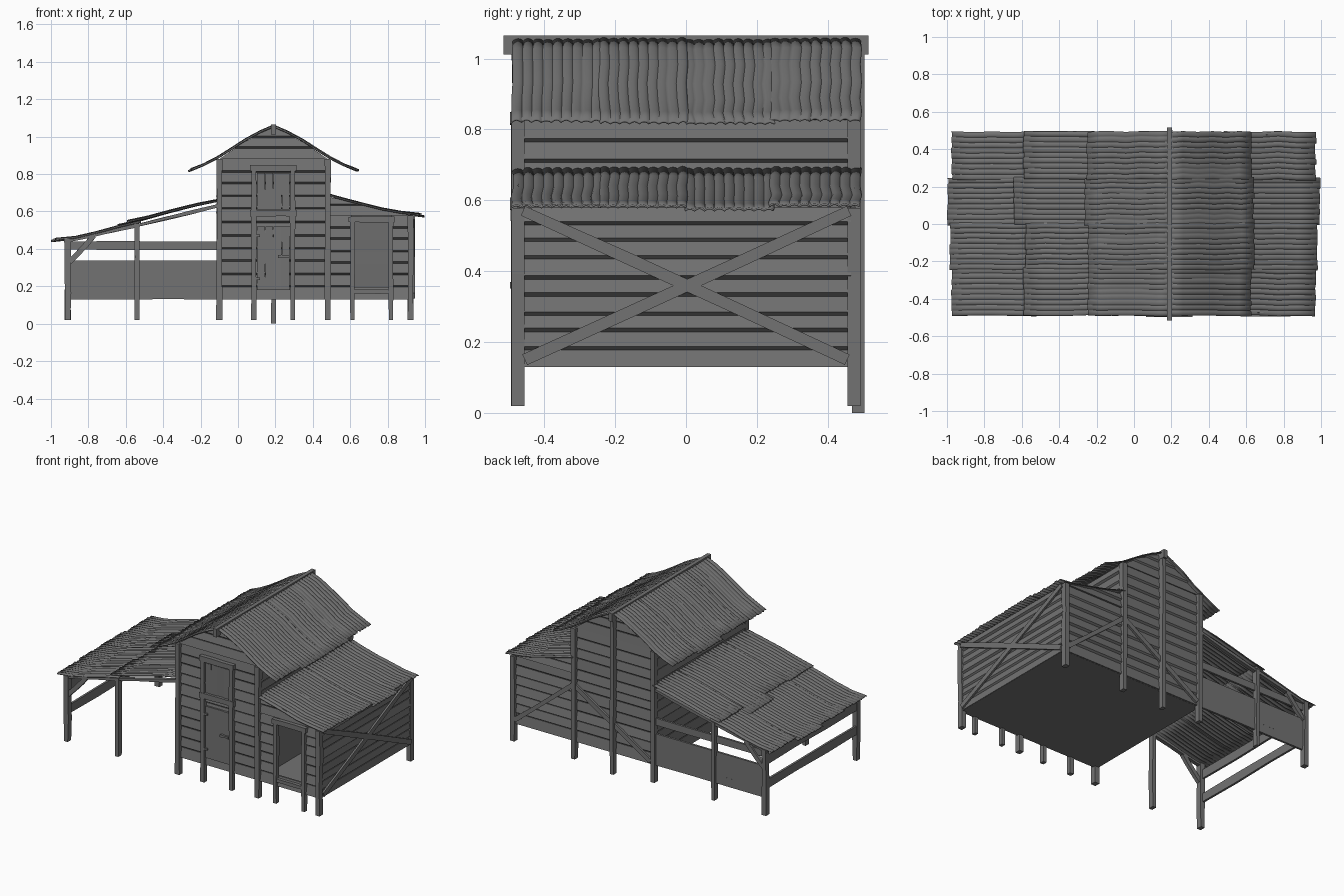
import bpy, bmesh, random
from mathutils import Vector

if "Cube" in bpy.data.objects:
    bpy.data.objects.remove(bpy.data.objects["Cube"])
random.seed(4)
J = lambda s: random.uniform(-s, s)
wood = bpy.data.materials.new("dark_weathered_grey")
wood.diffuse_color = (0.17, 0.17, 0.17, 1)
wood.use_nodes = True
wood.node_tree.nodes["Principled BSDF"].inputs["Base Color"].default_value = wood.diffuse_color


def finish(name, bm, smooth=False):
    bmesh.ops.recalc_face_normals(bm, faces=bm.faces)
    me = bpy.data.meshes.new(name)
    bm.to_mesh(me)
    bm.free()
    me.materials.append(wood)
    ob = bpy.data.objects.new(name, me)
    bpy.context.collection.objects.link(ob)
    if smooth:
        bpy.ops.object.select_all(action='DESELECT')
        ob.select_set(True)
        bpy.context.view_layer.objects.active = ob
        bpy.ops.object.shade_smooth_by_angle(angle=0.9)
    return ob


def beam(name, a, b, w=0.03, t=0.03, n=(0, 1, 0), wob=0.002):
    """Hand-hewn beam from a to b; t is measured along n, w across it."""
    bm = bmesh.new()
    a, b, n = Vector(a), Vector(b), Vector(n)
    s = (b - a).normalized().cross(n).normalized()
    rings = []
    for i in range(4):
        c = a.lerp(b, i / 3)
        ww, off = w / 2 + J(wob), s * (J(wob) if i in (1, 2) else 0)
        rings.append([bm.verts.new(c + off + s * ww * p + n * t / 2 * q)
                      for p, q in ((-1, -1), (1, -1), (1, 1), (-1, 1))])
    for r, q in zip(rings, rings[1:]):
        for k in range(4):
            bm.faces.new((r[k], r[(k + 1) % 4], q[(k + 1) % 4], q[k]))
    bm.faces.new(rings[0])
    bm.faces.new(rings[-1])
    return finish(name, bm)


def siding(name, axis, pos, sgn, z0, z1, lo, hi, h=0.066, gap=None):
    """Clapboards with an undercut lower edge; lo/hi give the wall edges at height z."""
    bm = bmesh.new()
    n = max(1, round((z1 - z0) / h))
    zs = [z0] + [z0 + (z1 - z0) * i / n + J(0.006) for i in range(1, n)] + [z1]
    for za, zb in zip(zs, zs[1:]):
        spans = [(lo, hi)]
        if gap and gap[2] < (za + zb) / 2 < gap[3]:
            spans = [(lo, lambda z: gap[0]), (lambda z: gap[1], hi)]
        out, cut = 0.014 + J(0.003), (0.010 if za > z0 else 0)
        for l, r in spans:
            vs = []
            for o0, o1, c in ((0.001, -0.006, 0), (out, 0.005, cut)):
                for u, z, o in ((l(za), za + c, o0), (r(za), za + c, o0), (r(zb), zb, o1), (l(zb), zb, o1)):
                    d = pos + sgn * o
                    vs.append(bm.verts.new((u, d, z) if axis == 'y' else (d, u, z)))
            for f in ((0, 1, 2, 3), (4, 5, 6, 7), (0, 1, 5, 4), (1, 2, 6, 5), (2, 3, 7, 6), (3, 0, 4, 7)):
                bm.faces.new([vs[i] for i in f])
    return finish(name, bm)


def roof(name, prof, shifts, lift=0.0):
    """Four side-by-side corrugated sheets following an x-z profile."""
    edges = [-0.485, -0.24, 0.0, 0.243, 0.49]
    out = 1 if prof[-1][0] > prof[0][0] else -1
    waves, per = 9, 6
    cols = waves * per
    for row, sh in enumerate(shifts):
        bm = bmesh.new()
        y0, y1 = edges[row] - 0.004, edges[row + 1] + 0.004
        skew = [J(0.004) for _ in prof]
        amp = [random.uniform(0.004, 0.007) for _ in range(waves + 1)]
        ends = [J(0.004) for _ in range(waves + 1)]
        grid = []
        for i, (x, z) in enumerate(prof):
            line = []
            for k in range(cols + 1):
                v, wv = (k % per) / per, k // per
                bump = amp[wv] * 4 * v * (1 - v)
                y = min(0.495, max(-0.492, y0 + (y1 - y0) * k / cols + skew[i]))
                dx = out * sh * i / (len(prof) - 1) + (out * ends[wv] if i == len(prof) - 1 else 0)
                dz = -abs(sh) * 0.4 * i / (len(prof) - 1) + 0.003 * (row % 2) - 0.003
                line.append(bm.verts.new((x + dx, y, z + dz + bump + lift)))
            grid.append(line)
        for r, q in zip(grid, grid[1:]):
            for k in range(cols):
                bm.faces.new((r[k], r[k + 1], q[k + 1], q[k]))
        m = finish(f"{name}_{row + 1}", bm, True).modifiers.new("thickness", 'SOLIDIFY')
        m.thickness, m.offset = 0.006, 0


# Wall outlines; the gable follows the curved roof
C = lambda v: (lambda z: v)


def half(z):
    pts = [(0.88, 0.29), (0.922, 0.23), (0.975, 0.15), (1.046, 0.008)]
    for (za, ha), (zb, hb) in zip(pts, pts[1:]):
        if z <= zb:
            return ha + (hb - ha) * (z - za) / (zb - za)
    return 0.008


g_lo, g_hi = (lambda z: 0.19 - half(z)), (lambda z: 0.19 + half(z))
lean_hi = lambda z: min(0.93, max(0.485, 0.48 + 0.45 * (0.678 - z) / 0.10))

# Tower and lean-to siding
for side, s in (("front", -1), ("back", 1)):
    p = s * 0.462
    siding(f"tower_{side}_siding", 'y', p, s, 0.13, 0.88, C(-0.10), C(0.48))
    siding(f"tower_{side}_gable", 'y', p, s, 0.88, 1.045, g_lo, g_hi, 0.05)
    siding(f"lean_to_{side}_siding", 'y', p, s, 0.13, 0.578, C(0.48), C(0.93), 0.064,
           (0.61, 0.82, 0.17, 0.55) if s < 0 else None)
    siding(f"lean_to_{side}_gable", 'y', p, s, 0.578, 0.675, C(0.48), lean_hi, 0.05)
siding("tower_left_siding", 'x', -0.10, -1, 0.13, 0.88, C(-0.465), C(0.465))
siding("tower_right_siding", 'x', 0.48, 1, 0.60, 0.88, C(-0.465), C(0.465), 0.055)
beam("inner_wall", (0.48, 0, 0.13), (0.48, 0, 0.61), 0.92, 0.008, (1, 0, 0), 0)
siding("lean_to_right_siding", 'x', 0.922, 1, 0.13, 0.58, C(-0.465), C(0.465), 0.052)
beam("floor", (-0.10, 0, 0.135), (0.93, 0, 0.135), 0.93, 0.012, (0, 0, 1), 0)

# Open shed boards and rails
for z0, z1 in ((0.13, 0.187), (0.186, 0.26), (0.259, 0.337), (0.395, 0.44)):
    beam("shed_back_board", (-0.92, 0.468, (z0 + z1) / 2), (-0.10, 0.468, (z0 + z1) / 2), z1 - z0, 0.014, wob=0.001)
for z in (0.22, 0.38):
    beam("shed_left_rail", (-0.915, -0.47, z), (-0.915, 0.47, z), 0.058, 0.014, (1, 0, 0))

# Main posts, shed rafters, knee braces
for s in (-1, 1):
    y = s * 0.474
    for x, top in ((-0.91, 0.452), (-0.54, 0.535), (-0.10, 0.88), (0.48, 0.88), (0.923, 0.578)):
        beam("post", (x, y, 0.02), (x, y, top), 0.024 if x == -0.54 else 0.031, 0.036)
    beam("shed_rafter_outer", (-0.93, y, 0.44), (-0.54, y, 0.525), 0.018, 0.025)
    beam("shed_rafter_inner", (-0.54, y, 0.525), (-0.10, y, 0.632), 0.018, 0.025)
    beam("shed_knee_brace", (-0.90, y, 0.33), (-0.77, y, 0.47), 0.026, 0.024)
beam("back_ridge_post", (0.19, 0.486, 0.0), (0.19, 0.486, 1.03), 0.026, 0.034)

# Back wall diagonal braces
beam("back_brace_right", (0.49, 0.481, 0.50), (0.91, 0.481, 0.16), 0.028, 0.014)
beam("back_brace_left", (0.47, 0.481, 0.50), (-0.08, 0.481, 0.15), 0.028, 0.014)

# Right side cross brace
for s in (-1, 1):
    beam("side_cross_brace", (0.940, -0.455 * s, 0.15), (0.940, 0.46 * s, 0.57), 0.032, 0.012, (1, 0, 0))

# Tower door frame and doors
for x in (0.085, 0.293):
    beam("door_jamb", (x, -0.480, 0.02), (x, -0.480, 0.825), 0.026, 0.028)
for z, w in ((0.832, 0.034), (0.590, 0.034)):
    beam("door_crosspiece", (0.065, -0.484, z), (0.313, -0.484, z), w, 0.026)
for part, z0, z1 in (("upper", 0.61, 0.805), ("lower", 0.18, 0.52)):
    for i in range(4):
        x = 0.123 + i * 0.044
        beam(f"{part}_door_plank", (x, -0.475 + J(0.002), z0), (x, -0.475 + J(0.002), z1), 0.043, 0.016, wob=0.0005)
for z in (0.24, 0.47):
    beam("door_hinge", (0.095, -0.487, z), (0.118, -0.487, z), 0.012, 0.010, wob=0)
beam("door_handle", (0.215, -0.489, 0.36), (0.275, -0.489, 0.36), 0.014, 0.016)

# Lean-to opening frame
for x in (0.612, 0.818):
    beam("opening_jamb", (x, -0.478, 0.02), (x, -0.478, 0.55), 0.024, 0.028)
beam("opening_lintel", (0.592, -0.482, 0.557), (0.838, -0.482, 0.557), 0.03, 0.026)
beam("opening_sill", (0.60, -0.478, 0.172), (0.83, -0.478, 0.172), 0.02, 0.024)

# Corrugated roofs
right = [(0.19, 1.055), (0.26, 1.025), (0.34, 0.982), (0.42, 0.93), (0.49, 0.886), (0.56, 0.850), (0.625, 0.824)]
roof("tower_right_roof", right, (0, 0.018, 0.014, 0))
roof("tower_left_roof", [(0.38 - x, z) for x, z in right], (0.0, 0.0, 0.018, 0.004))
roof("lean_to_roof", [(0.48, 0.688), (0.57, 0.663), (0.67, 0.637), (0.77, 0.612), (0.87, 0.594), (0.972, 0.583)],
     (0, 0.008, 0.022, 0))
roof("shed_upper_roof", [(-0.10, 0.655), (-0.22, 0.632), (-0.35, 0.60), (-0.48, 0.565), (-0.59, 0.542)],
     (0, -0.01, 0.05, 0), 0.004)
roof("shed_lower_roof", [(-0.52, 0.545), (-0.64, 0.518), (-0.76, 0.485), (-0.87, 0.46), (-0.975, 0.45)],
     (0, 0.008, 0.02, 0))
beam("ridge_cap", (0.19, -0.515, 1.038), (0.19, 0.515, 1.038), 0.054, 0.026, (1, 0, 0), 0)
